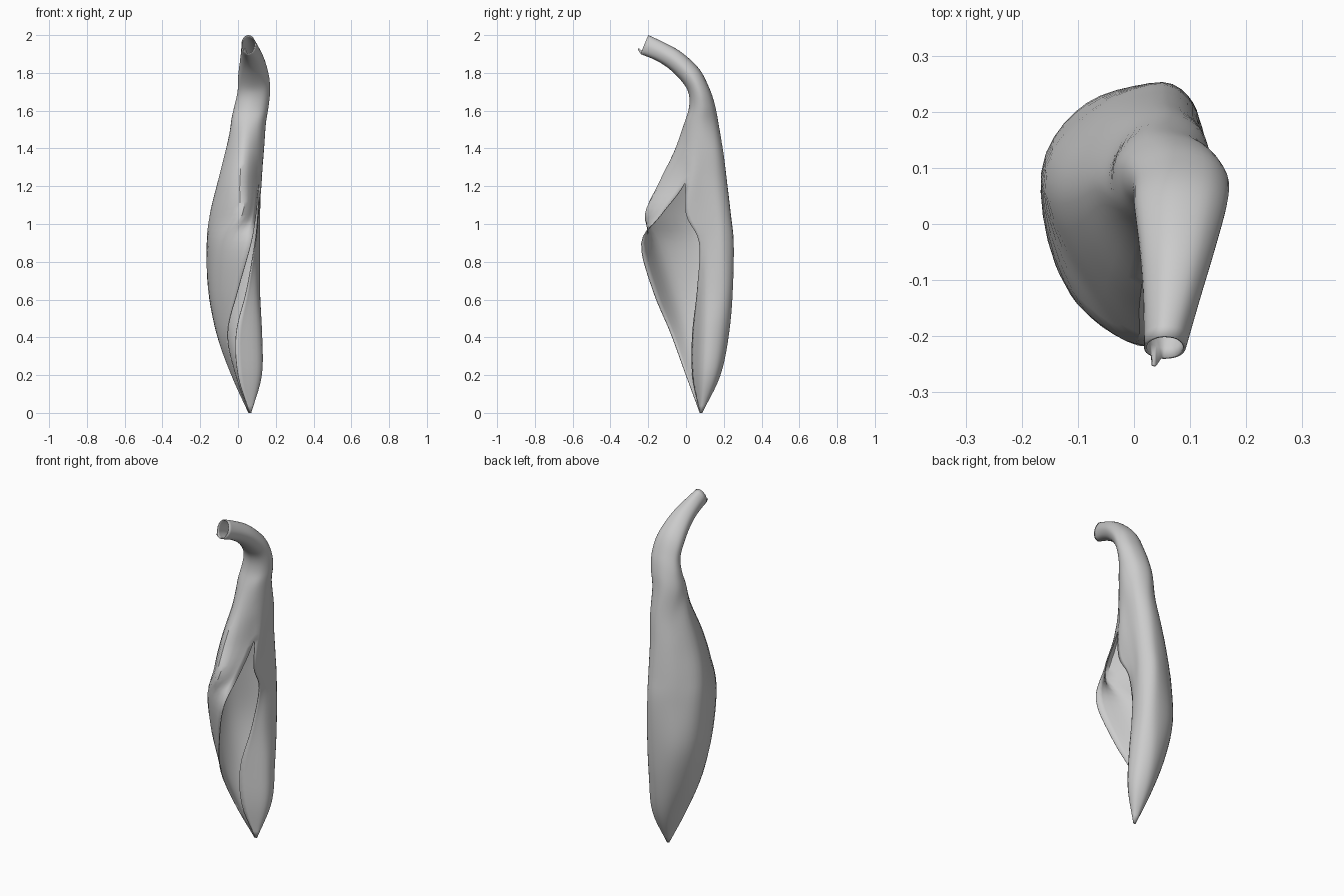
import bpy, bmesh, math
from mathutils import Vector

if "Cube" in bpy.data.objects:
    bpy.data.objects.remove(bpy.data.objects["Cube"])

# Blade sections: height, then (x, y) from the right free edge, round the back, to the left free edge
blade = [
    (0.00, [(.062, .076), (.067, .078), (.067, .081), (.064, .083), (.061, .083), (.058, .080), (.058, .077), (.061, .074)]),
    (0.20, [(.00, .035), (.112, .085), (.115, .15), (.06, .18), (.01, .16), (-.025, .10), (-.032, .05), (-.012, .00)]),
    (0.42, [(-.01, .035), (.112, .095), (.115, .18), (.05, .225), (-.04, .20), (-.10, .12), (-.108, .01), (-.055, -.08)]),
    (0.65, [(.045, .06), (.102, .11), (.11, .20), (.05, .245), (-.08, .215), (-.152, .11), (-.13, -.06), (.00, -.175)]),
    (0.90, [(.09, .07), (.105, .13), (.11, .20), (.05, .25), (-.08, .20), (-.163, .08), (-.10, -.14), (.07, -.235)]),
    (1.05, [(.105, .00), (.11, .11), (.11, .19), (.05, .235), (-.075, .185), (-.146, .04), (.00, -.210), (.095, -.13)]),
    (1.22, [(.112, .00), (.12, .09), (.112, .175), (.05, .215), (-.05, .17), (-.105, .04), (.01, -.140), (.108, -.005)]),
    (1.38, [(.112, .01), (.134, .09), (.118, .165), (.055, .195), (-.02, .155), (-.065, .06), (.02, -.062), (.110, .005)]),
]
# Hooked stem rings: centre x, y, z, tilt in degrees, half width, half depth
stem = [
    (.054, .080, 1.53, 3, .091, .090),
    (.070, .084, 1.62, 8, .089, .068),
    (.083, .070, 1.70, 18, .084, .055),
    (.082, .030, 1.78, 45, .080, .055),
    (.076, -.050, 1.86, 58, .064, .053),
    (.067, -.130, 1.91, 63, .049, .050),
    (.055, -.220, 1.95, 68, .035, .052),
]


def stem_ring(x, y, z, tilt, w, d):
    t = math.radians(tilt)
    pts = []
    for i in range(8):
        a = math.radians(-50 + 360 * i / 7)
        u, v = w * math.cos(a), d * math.sin(a)
        pts.append(Vector((x + u, y + v * math.cos(t), z + v * math.sin(t))))
    return pts


def smooth(pts, n):
    """Catmull-Rom curve through the points, n steps per span."""
    if (pts[0] - pts[-1]).length < .015 and (pts[0] - pts[3]).length > .03:
        p = [pts[-2]] + pts + [pts[1]]
    else:
        p = [pts[0] * 2 - pts[1]] + pts + [pts[-1] * 2 - pts[-2]]
    out = []
    for i in range(1, len(p) - 2):
        a, b, c, d = p[i - 1:i + 3]
        for k in range(n):
            t = k / n
            out.append(.5 * (2 * b + (c - a) * t + (2 * a - 5 * b + 4 * c - d) * t ** 2
                             + (3 * b - a - 3 * c + d) * t ** 3))
    return out + [pts[-1].copy()]


# Loft the curled pod and its stem as one sheet
rows = [[Vector((x, y, z)) for x, y in pts] for z, pts in blade]
rows += [stem_ring(*s) for s in stem]
rows = [smooth(r, 5) for r in rows]
columns = [smooth(list(c), 5) for c in zip(*rows)]

bm = bmesh.new()
grid = [[bm.verts.new(p) for p in col] for col in columns]
for a, b in zip(grid, grid[1:]):
    for i in range(len(a) - 1):
        bm.faces.new((a[i], b[i], b[i + 1], a[i + 1]))
# Torn sliver at the cut end of the stem
for col in grid[28:30]:
    col[-1].co += Vector((-.004, -.015, .02))
# Close the seam where the two edges meet above the opening
seam = [v for col in (grid[0], grid[-1]) for v in col[30:]]
bmesh.ops.remove_doubles(bm, verts=seam, dist=.008)
bmesh.ops.recalc_face_normals(bm, faces=bm.faces[:])
mesh = bpy.data.meshes.new("curled_pod")
bm.to_mesh(mesh)
bm.free()
pod = bpy.data.objects.new("curled_pod", mesh)
bpy.context.collection.objects.link(pod)

# Thin wall
wall = pod.modifiers.new("wall", 'SOLIDIFY')
wall.thickness = .005
wall.offset = 0

bpy.context.view_layer.objects.active = pod
pod.select_set(True)
bpy.ops.object.shade_smooth_by_angle(angle=math.radians(40))
